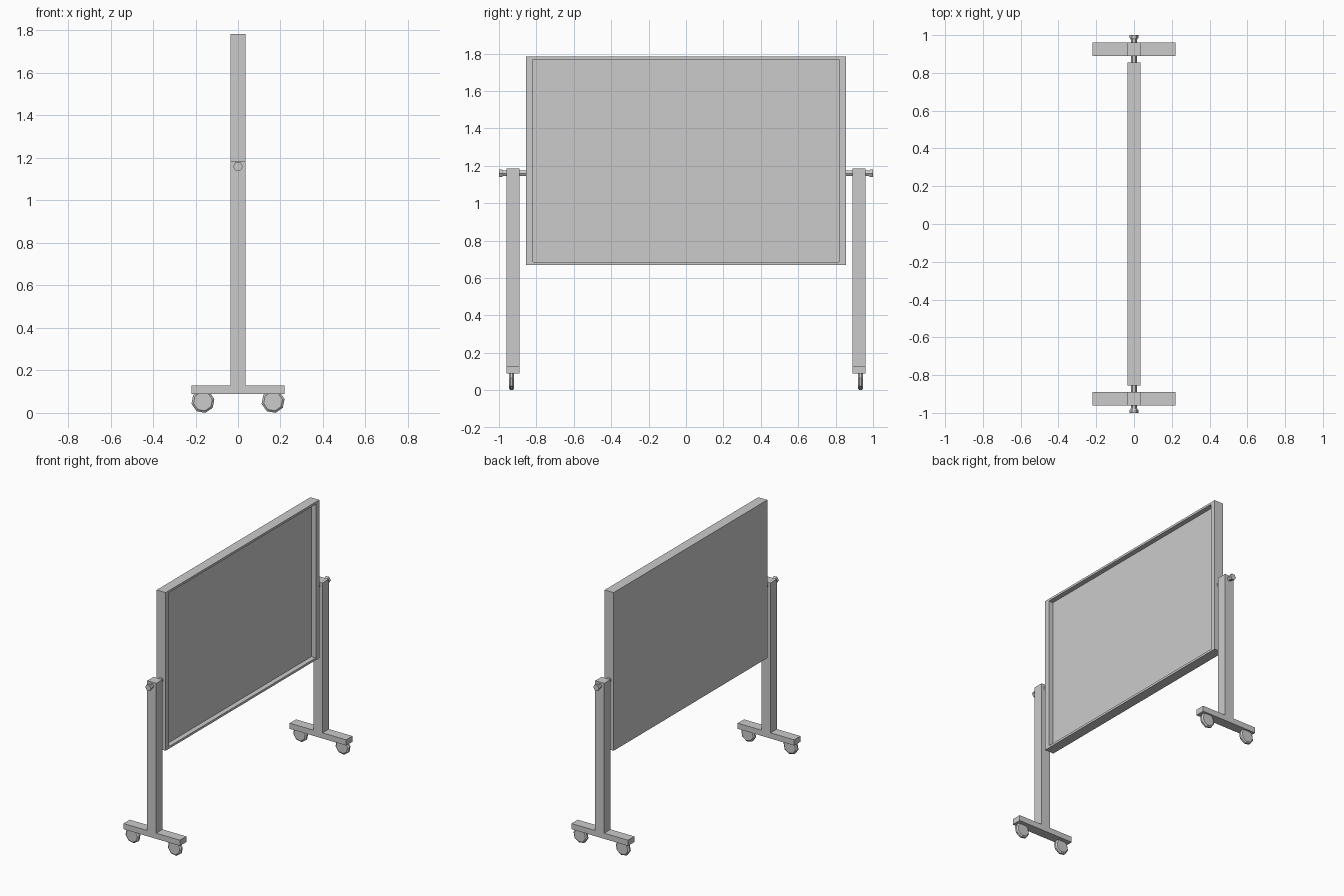
import bpy, bmesh, math
from mathutils import Matrix

if "Cube" in bpy.data.objects:
    bpy.data.objects.remove(bpy.data.objects["Cube"])


def make(name, bm):
    bmesh.ops.recalc_face_normals(bm, faces=bm.faces)
    me = bpy.data.meshes.new(name)
    bm.to_mesh(me)
    bm.free()
    ob = bpy.data.objects.new(name, me)
    bpy.context.collection.objects.link(ob)
    return ob


def lathe_y(name, profile, sides, centre, phase=0.0, swivel=0.0):
    """Faceted solid turned about the y axis; profile is (y, radius)."""
    bm = bmesh.new()
    rings = []
    for y, r in profile:
        angles = [phase + 2 * math.pi * i / sides for i in range(sides)]
        rings.append([bm.verts.new((r * math.cos(a), y, r * math.sin(a))) for a in angles])
    for a, b in zip(rings, rings[1:]):
        for i in range(sides):
            j = (i + 1) % sides
            bm.faces.new((a[i], a[j], b[j], b[i]))
    bm.faces.new(rings[0])
    bm.faces.new(rings[-1])
    bm.transform(Matrix.Translation(centre) @ Matrix.Rotation(swivel, 4, 'Z'))
    return make(name, bm)


# Board: slab with a framed recess on the +x face
bm = bmesh.new()
bmesh.ops.create_cube(bm, size=1, matrix=Matrix.Translation((0, 0, 1.227))
                      @ Matrix.Diagonal((0.07, 1.71, 1.114, 1)))
face = max(bm.faces, key=lambda f: f.calc_center_median().x)
bmesh.ops.inset_individual(bm, faces=[face], thickness=0.022)
for v in face.verts:
    v.co.y = math.copysign(0.817, v.co.y)
inner = bmesh.ops.extrude_discrete_faces(bm, faces=[face])['faces'][0]
for v in inner.verts:
    v.co.x -= 0.035
make("board", bm)

# Upright and foot profile, an upside-down T
T = [(-0.22, 0.09), (0.22, 0.09), (0.22, 0.13), (0.035, 0.13),
     (0.035, 1.185), (-0.035, 1.185), (-0.035, 0.13), (-0.22, 0.13)]

for s, side in ((-1, "left"), (1, "right")):
    # Stand
    bm = bmesh.new()
    f = bm.faces.new([bm.verts.new((x, s * 0.89, z)) for x, z in T])
    ext = bmesh.ops.extrude_face_region(bm, geom=[f])['geom']
    bmesh.ops.translate(bm, vec=(0, s * 0.07, 0),
                        verts=[g for g in ext if isinstance(g, bmesh.types.BMVert)])
    make(side + "_stand", bm)

    # Pivot rod with flared knob
    profile = [(0.85, 0.017), (0.976, 0.017), (0.986, 0.023), (1.0, 0.023)]
    lathe_y(side + "_pivot", [(s * y, r) for y, r in profile], 6, (0, 0, 1.16))

    # Caster wheels, octagonal with tapered tread
    for x, end in ((-0.165, "front"), (0.165, "back")):
        lathe_y(f"{side}_{end}_wheel",
                [(-0.014, 0.045), (-0.006, 0.055), (0.006, 0.055), (0.014, 0.045)],
                8, (x, s * 0.933, 0.054), math.radians(12))
